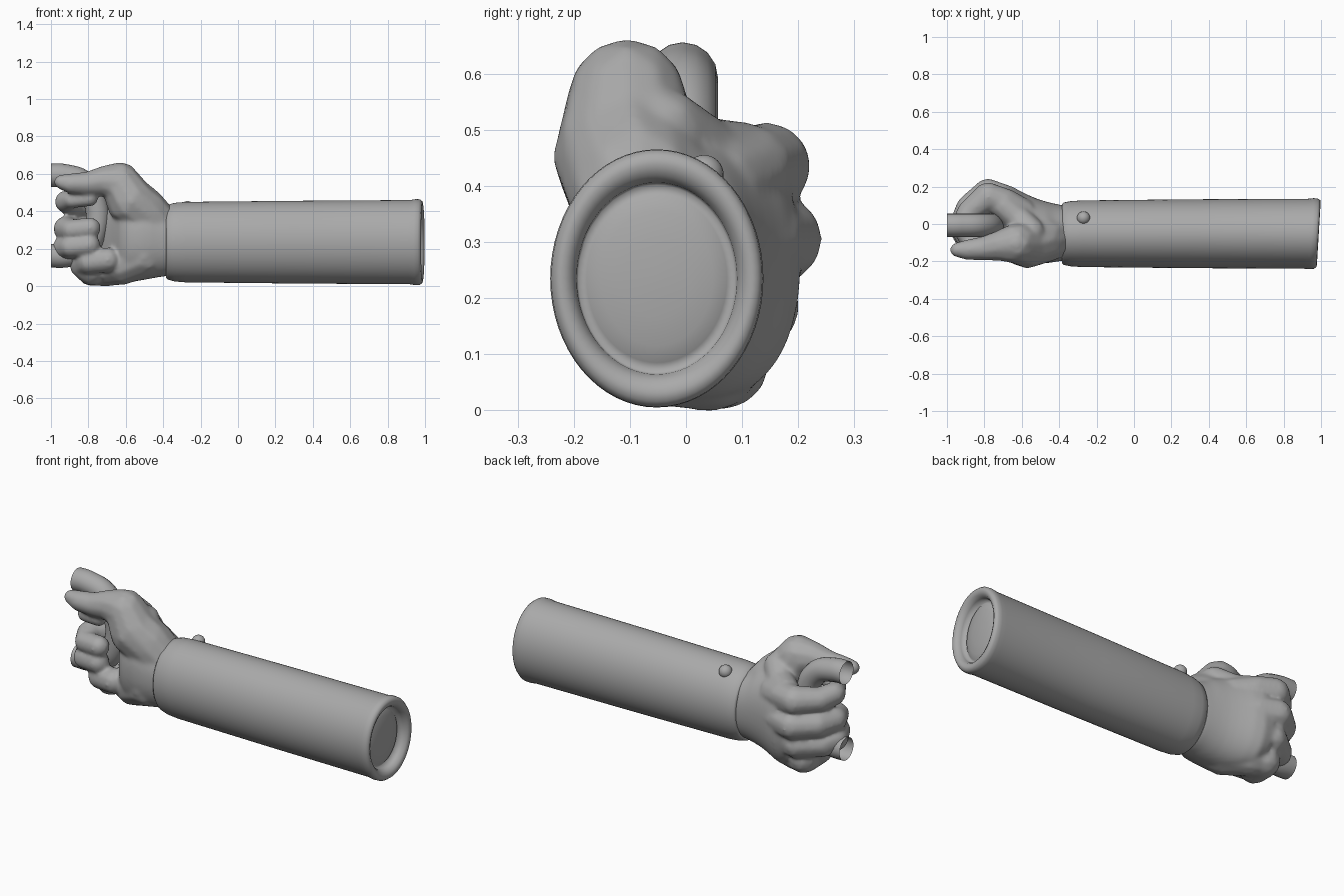
import bpy, bmesh, math
from mathutils import Vector, Matrix

if "Cube" in bpy.data.objects:
    bpy.data.objects.remove(bpy.data.objects["Cube"])

grey = bpy.data.materials.new("plain grey")
grey.use_nodes = True
colour = (0.4, 0.4, 0.4, 1)
grey.diffuse_color = colour
grey.node_tree.nodes["Principled BSDF"].inputs["Base Color"].default_value = colour


def finish(bm, name):
    bmesh.ops.recalc_face_normals(bm, faces=bm.faces[:])
    for f in bm.faces:
        f.smooth = True
    mesh = bpy.data.meshes.new(name)
    bm.to_mesh(mesh)
    bm.free()
    mesh.materials.append(grey)
    obj = bpy.data.objects.new(name, mesh)
    bpy.context.collection.objects.link(obj)
    return obj


def loft(bm, sections, segments=64, power=1.0):
    """Closed skin over elliptical sections (x, y, z, half width, half height)."""
    def wave(v):
        return math.copysign(abs(v) ** power, v)
    rings = []
    for x, y, z, ry, rz in sections:
        angles = [math.tau * i / segments for i in range(segments)]
        rings.append([bm.verts.new((x, y + ry * wave(math.cos(a)), z + rz * wave(math.sin(a))))
                      for a in angles])
    for a, b in zip(rings, rings[1:]):
        for i in range(segments):
            j = (i + 1) % segments
            bm.faces.new((a[i], a[j], b[j], b[i]))
    bm.faces.new(rings[0])
    bm.faces.new(rings[-1])


def chain(bm, points, steps=8):
    """Row of overlapping balls (x, y, z, radius), fused later by the remesh."""
    for p, q in zip(points, points[1:]):
        for i in range(steps + 1):
            x, y, z, r = Vector(p).lerp(Vector(q), i / steps)
            bmesh.ops.create_icosphere(bm, subdivisions=2, radius=r + 0.006,
                                       matrix=Matrix.Translation((x, y, z)))


# Sleeve: rounded cuff, long wall, thick rolled rim and a shallow domed end
profile = [(-0.34, 0.14, 0.17), (-0.38, 0.15, 0.18), (-0.386, 0.158, 0.188),
           (-0.375, 0.167, 0.2), (-0.34, 0.174, 0.21), (-0.28, 0.178, 0.215),
           (0.3, 0.184, 0.221), (0.92, 0.187, 0.225), (0.95, 0.19, 0.23),
           (0.972, 0.188, 0.229), (0.985, 0.18, 0.219), (0.988, 0.168, 0.203),
           (0.98, 0.153, 0.184), (0.96, 0.143, 0.171), (0.925, 0.139, 0.166)]
dome = [(0.925, 0.14, 0.167), (0.936, 0.125, 0.15), (0.944, 0.1, 0.12),
        (0.95, 0.06, 0.07), (0.952, 0.01, 0.012)]
bm = bmesh.new()
for part in (profile, dome):
    loft(bm, [(x, -0.052, 0.235, ry, rz) for x, ry, rz in part])
    bmesh.ops.delete(bm, geom=[f for f in bm.faces if len(f.verts) > 4 and f.calc_area() > 0.01],
                     context='FACES_ONLY')
for v in bm.verts:
    if v.co.x > 0.8:
        v.co.x += 0.06 * (v.co.y + 0.05)
bmesh.ops.remove_doubles(bm, verts=bm.verts[:], dist=0.0015)
finish(bm, "sleeve")

# Button on the cuff
bm = bmesh.new()
bmesh.ops.create_uvsphere(bm, u_segments=24, v_segments=16, radius=0.035,
                          matrix=Matrix.Translation((-0.27, 0.032, 0.42)))
finish(bm, "cuff_button")

# Hand: palm, thumb and fingers fused into one smooth skin
bm = bmesh.new()
loft(bm, [(-0.3, -0.05, 0.235, 0.13, 0.165), (-0.39, -0.048, 0.24, 0.15, 0.188),
          (-0.43, -0.047, 0.247, 0.157, 0.2), (-0.47, -0.045, 0.256, 0.165, 0.217),
          (-0.51, -0.04, 0.26, 0.172, 0.228), (-0.55, -0.03, 0.262, 0.178, 0.237),
          (-0.59, -0.015, 0.262, 0.182, 0.243), (-0.63, 0.01, 0.262, 0.178, 0.245),
          (-0.68, 0.06, 0.262, 0.145, 0.238), (-0.74, 0.1, 0.27, 0.1, 0.2)], 48, 0.92)

# Thumb with its broad base, lying along the grip
chain(bm, [(-0.43, -0.065, 0.32, 0.12), (-0.5, -0.085, 0.395, 0.127),
           (-0.57, -0.105, 0.45, 0.128), (-0.63, -0.105, 0.555, 0.103),
           (-0.71, -0.115, 0.562, 0.078), (-0.8, -0.13, 0.548, 0.06),
           (-0.89, -0.138, 0.548, 0.05), (-0.945, -0.138, 0.557, 0.034)])
# Web between thumb and first finger
chain(bm, [(-0.55, -0.04, 0.5, 0.07), (-0.62, 0.03, 0.45, 0.07), (-0.7, 0.1, 0.44, 0.07)])
# Heel of the palm below the little finger
chain(bm, [(-0.5, -0.085, 0.165, 0.115), (-0.61, -0.05, 0.115, 0.103), (-0.72, 0.045, 0.088, 0.086)])

# Fingers: knuckle height, knuckle depth, tip height, reach, base and tip radius
fingers = [(0.435, 0.145, 0.468, -0.92, 0.074, 0.037),
           (0.305, 0.165, 0.31, -0.92, 0.074, 0.052),
           (0.185, 0.125, 0.22, -0.925, 0.074, 0.055),
           (0.085, 0.065, 0.14, -0.825, 0.08, 0.062)]
for zk, yk, zt, reach, r, rt in fingers:
    mid = (r + rt) / 2
    chain(bm, [(-0.6, yk - 0.09, zk * 0.8 + 0.055, r + 0.005),
               (-0.69, yk - 0.035, zk * 0.95 + 0.012, r + 0.003),
               (-0.78, yk, zk, r),
               (reach + 0.04, yk - 0.08, zk, mid + 0.005),
               (reach, -0.01, (zk + zt) / 2, mid),
               (reach + 0.03, -0.09, zt - 0.01, rt),
               (reach + 0.13, -0.115, zt, rt)])
hand = finish(bm, "hand")
remesh = hand.modifiers.new("fuse", 'REMESH')
remesh.mode = 'VOXEL'
remesh.voxel_size = 0.009
remesh.use_smooth_shade = True
smooth = hand.modifiers.new("soften", 'SMOOTH')
smooth.factor = 0.5
smooth.iterations = 14

# Bent open tube held in the fist
curve = bpy.data.curves.new("grip_tube", 'CURVE')
curve.dimensions = '3D'
curve.bevel_depth = 0.063
curve.bevel_resolution = 6
curve.resolution_u = 10
path = [(-1, 0.592), (-0.93, 0.59), (-0.82, 0.55), (-0.76, 0.44),
        (-0.76, 0.3), (-0.83, 0.19), (-0.92, 0.163), (-1, 0.162)]
spline = curve.splines.new('BEZIER')
spline.bezier_points.add(len(path) - 1)
for point, (x, z) in zip(spline.bezier_points, path):
    point.co = (x, -0.006, z)
    point.handle_left_type = point.handle_right_type = 'AUTO'
# Keep both open ends square to the side
for i, sign in ((0, 1), (-1, -1)):
    p = spline.bezier_points[i]
    p.handle_left_type = p.handle_right_type = 'FREE'
    p.handle_left = p.co - Vector((0.025 * sign, 0, 0))
    p.handle_right = p.co + Vector((0.025 * sign, 0, 0))
curve.materials.append(grey)
tube = bpy.data.objects.new("grip_tube", curve)
bpy.context.collection.objects.link(tube)
